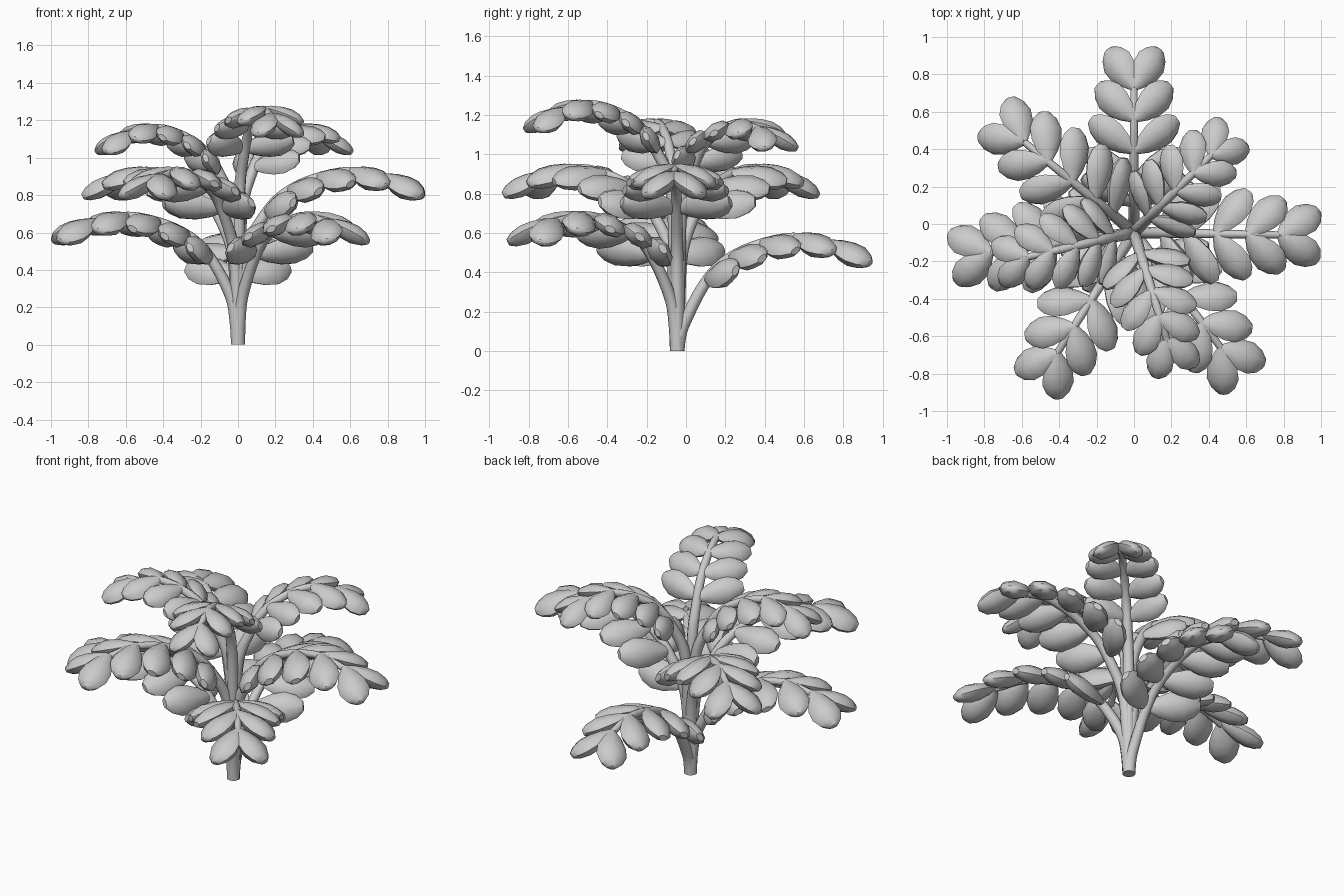
import bpy, bmesh
from math import sin, cos, pi, radians
from mathutils import Vector

if "Cube" in bpy.data.objects:
    bpy.data.objects.remove(bpy.data.objects["Cube"])

CENTRE = Vector((0, -0.045, 0))
# azimuth, stem reach, stem peak height
FRONDS = [(90, .78, .58), (188, .78, .69), (307, .78, .69),
          (-1, .785, .93), (140.5, .77, .93), (237.5, .77, .93),
          (45, .59, 1.16), (193, .59, 1.16), (287, .61, 1.255)]
PAIRS = 5
# leaf outline: position along length, relative half width
LEAF = [(0, .22), (.22, .66), (.45, .94), (.68, 1), (.88, .74), (1, .34)]


def loft(bm, rings):
    """Skin a list of closed rings and cap both ends."""
    rows = [[bm.verts.new(p) for p in r] for r in rings]
    n = len(rows[0])
    for a, b in zip(rows, rows[1:]):
        for i in range(n):
            bm.faces.new((a[i], a[(i + 1) % n], b[(i + 1) % n], b[i]))
    bm.faces.new(rows[0][::-1])
    bm.faces.new(rows[-1])


def ring(c, u, v, ru, rv, n=8):
    return [c + u * (ru * cos(2 * pi * i / n)) + v * (rv * sin(2 * pi * i / n)) for i in range(n)]


def finish(bm, name, angle):
    bmesh.ops.recalc_face_normals(bm, faces=bm.faces[:])
    me = bpy.data.meshes.new(name)
    bm.to_mesh(me)
    bm.free()
    ob = bpy.data.objects.new(name, me)
    bpy.context.collection.objects.link(ob)
    bpy.ops.object.select_all(action='DESELECT')
    ob.select_set(True)
    bpy.context.view_layer.objects.active = ob
    bpy.ops.object.shade_smooth_by_angle(angle=radians(angle))


def spline(pts, steps=4):
    """Smooth path through the given points."""
    p = [2 * pts[0] - pts[1]] + pts + [2 * pts[-1] - pts[-2]]
    out = []
    for i in range(1, len(p) - 2):
        a, b, c, d = p[i - 1:i + 3]
        for k in range(steps):
            t = k / steps
            out.append(.5 * (2 * b + (c - a) * t + (2 * a - 5 * b + 4 * c - d) * t * t
                             + (3 * b - a - 3 * c + d) * t ** 3))
    return out + [pts[-1]]


def stem_path(az, R, H):
    out = Vector((cos(az), sin(az), 0))
    low = H - .43
    prof = [(0, 0), (.015, low * .5), (.05, low), (.17, H - .25), (.3, H - .13),
            (.5, H - .045), (.76, H), (1, H - .035)]
    return spline([CENTRE + out * (r * R) + Vector((0, 0, z)) for r, z in prof])


def add_leaf(bm, base, d, w, n, length, width, thick):
    loft(bm, [ring(base + d * (length * t), w, n, width * s, thick * s) for t, s in LEAF])


for idx, (deg, R, H) in enumerate(FRONDS, 1):
    az = radians(deg)
    side = Vector((-sin(az), cos(az), 0))
    path = stem_path(az, R, H)
    last = len(path) - 1
    tang = [(path[min(i + 1, last)] - path[max(i - 1, 0)]).normalized() for i in range(last + 1)]
    tang[0] = Vector((0, 0, 1))

    # tapered stem
    bm = bmesh.new()
    loft(bm, [ring(p, side, t.cross(side), .037 - .018 * i / last, .037 - .018 * i / last)
              for i, (p, t) in enumerate(zip(path, tang))])
    finish(bm, f"stem_{idx}", 50)

    # paired leaflets, evenly spaced along the arching part
    dist = [0]
    for a, b in zip(path, path[1:]):
        dist.append(dist[-1] + (b - a).length)
    first = next(i for i, p in enumerate(path) if p.z > H - .225)
    k = (R / .78) ** .6
    bm = bmesh.new()
    for j in range(PAIRS):
        f = j / (PAIRS - 1)
        s = dist[first] + (dist[-1] - .01 - dist[first]) * f
        i = max(q for q in range(last) if dist[q] <= s)
        u = (s - dist[i]) / (dist[i + 1] - dist[i])
        T = tang[i].lerp(tang[i + 1], u).normalized()
        N = T.cross(side)
        if N.z < 0:
            N = -N
        base = path[i].lerp(path[i + 1], u) + N * .01
        ang = radians(68 - 34 * f ** 2)
        droop = radians(20 + 6 * f)
        for sg in (-1, 1):
            S = side * (sg * cos(droop)) - N * sin(droop)
            d = T * cos(ang) + S * sin(ang)
            w = S * cos(ang) - T * sin(ang)
            add_leaf(bm, base, d, w, d.cross(w), (.315 - .045 * f) * k, .088 * k, .052 * k)
    finish(bm, f"leaflets_{idx}", 50)
